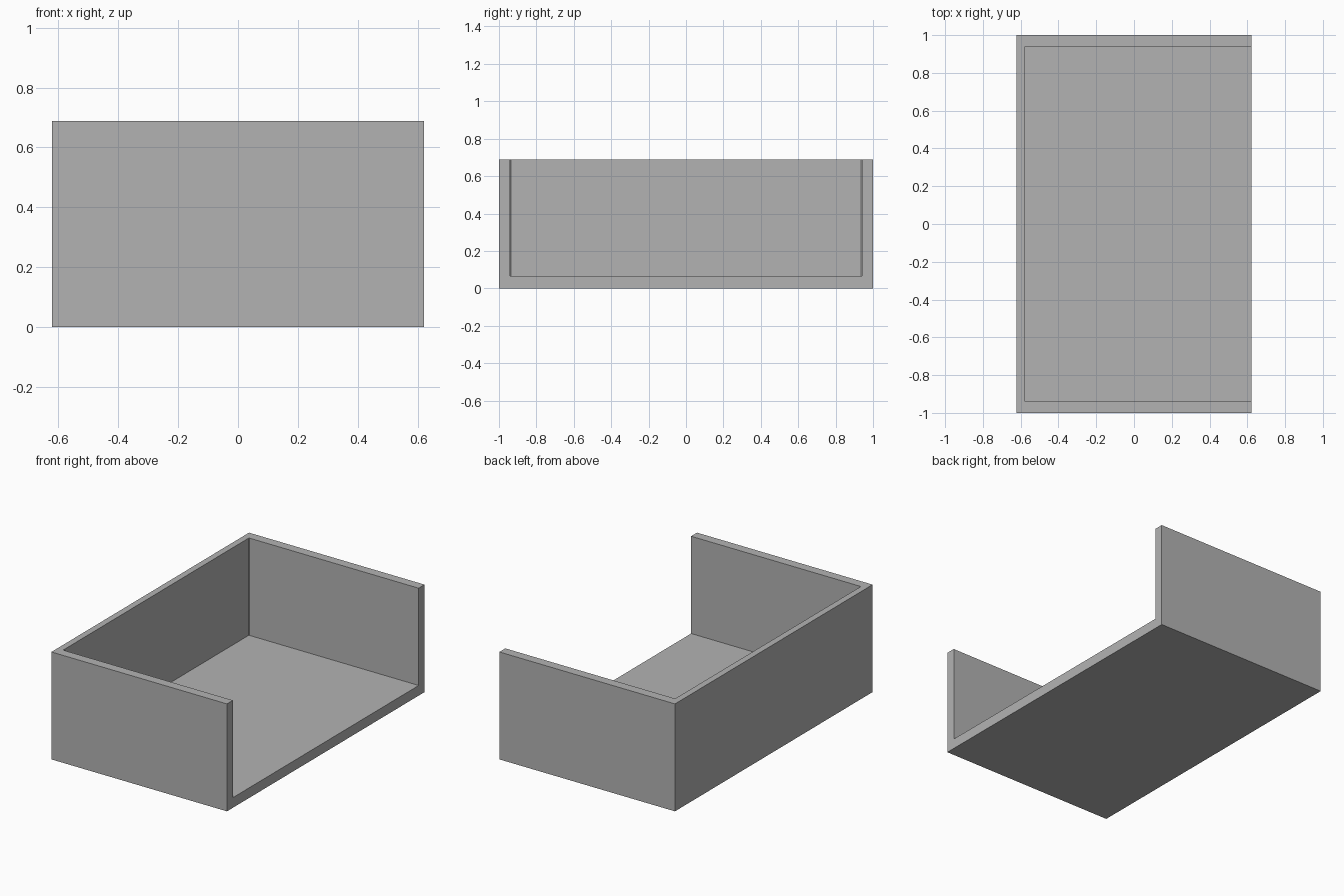
import bpy
import bmesh

HALF_X, HALF_Y, HEIGHT = 0.622, 1.0, 0.688
SIDE_WALL, END_WALL, FLOOR = 0.041, 0.06, 0.065

default = bpy.data.objects.get("Cube")
if default:
    bpy.data.objects.remove(default, do_unlink=True)

grey = bpy.data.materials.new("plain grey")
grey.use_nodes = True
colour = (0.45, 0.45, 0.45, 1)
grey.diffuse_color = colour
grey.node_tree.nodes["Principled BSDF"].inputs["Base Color"].default_value = colour


def box(name, low, high, corner=0):
    """Axis-aligned box, with optional small chamfers on its vertical edges."""
    bm = bmesh.new()
    bmesh.ops.create_cube(bm, size=1)
    for v in bm.verts:
        v.co = [lo + (c + 0.5) * (hi - lo) for c, lo, hi in zip(v.co, low, high)]
    if corner:
        upright = [e for e in bm.edges if abs(e.verts[0].co.z - e.verts[1].co.z) > 0.1]
        bmesh.ops.bevel(bm, geom=upright, offset=corner, segments=1, affect='EDGES')
    mesh = bpy.data.meshes.new(name)
    bm.to_mesh(mesh)
    bm.free()
    mesh.materials.append(grey)
    obj = bpy.data.objects.new(name, mesh)
    bpy.context.collection.objects.link(obj)
    return obj


# Solid body
tray = box("open_sided_tray", (-HALF_X, -HALF_Y, 0), (HALF_X, HALF_Y, HEIGHT))

# Hollow, open at the top and along the +x side
hollow = box("hollow_cutter",
             (-HALF_X + SIDE_WALL, -HALF_Y + END_WALL, FLOOR),
             (HALF_X + 0.2, HALF_Y - END_WALL, HEIGHT + 0.2), corner=0.005)
hollow.hide_render = True

cut = tray.modifiers.new("hollow", 'BOOLEAN')
cut.operation = 'DIFFERENCE'
cut.solver = 'EXACT'
cut.object = hollow
bpy.context.view_layer.objects.active = tray
bpy.ops.object.modifier_apply(modifier=cut.name)
bpy.data.objects.remove(hollow, do_unlink=True)
